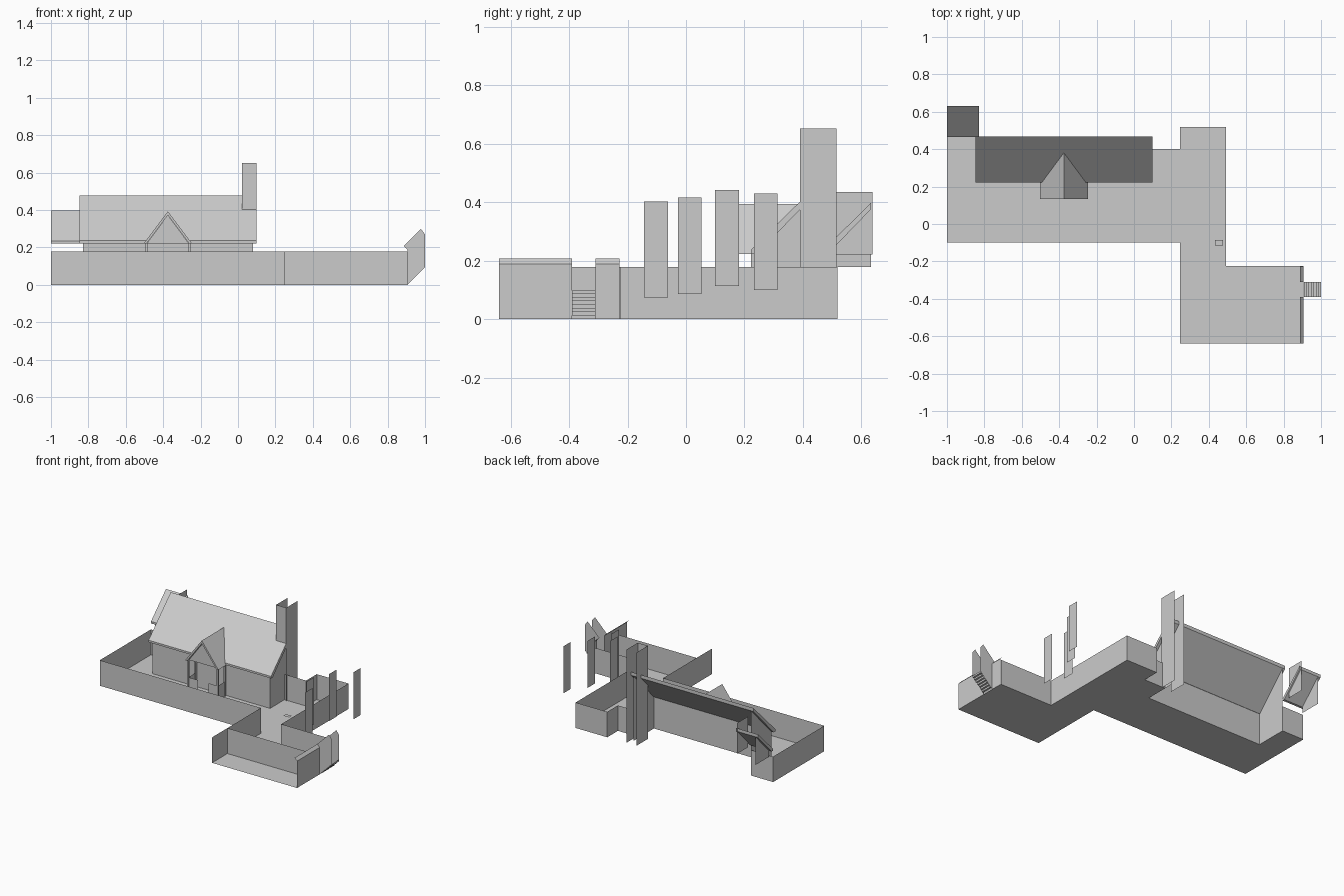
import bpy

if "Cube" in bpy.data.objects:
    bpy.data.objects.remove(bpy.data.objects["Cube"])

def mesh(name, verts, faces):
    me = bpy.data.meshes.new(name)
    me.from_pydata(verts, [], faces)
    ob = bpy.data.objects.new(name, me)
    bpy.context.collection.objects.link(ob)
    return ob

def fence(name, path, z0, z1):
    """Thin vertical sheet that follows a plan path."""
    n = len(path)
    v = [(x, y, z0) for x, y in path] + [(x, y, z1) for x, y in path]
    return mesh(name, v, [(i, i + 1, n + i + 1, n + i) for i in range(n - 1)])

def sweep_x(name, profile, x0, x1, closed=True):
    """(y, z) profile extruded along x."""
    n = len(profile)
    v = [(x, y, z) for x in (x0, x1) for y, z in profile]
    f = [(i, (i + 1) % n, n + (i + 1) % n, n + i) for i in range(n if closed else n - 1)]
    if closed:
        f += [tuple(range(n - 1, -1, -1)), tuple(range(n, 2 * n))]
    return mesh(name, v, f)

def sheet_x(name, x, profile):
    return mesh(name, [(x, y, z) for y, z in profile], [tuple(range(len(profile)))])

def box(name, lo, hi):
    v = [(x, y, z) for x in (lo[0], hi[0]) for y in (lo[1], hi[1]) for z in (lo[2], hi[2])]
    return mesh(name, v, [(0, 1, 3, 2), (4, 6, 7, 5), (0, 4, 5, 1), (2, 3, 7, 6), (0, 2, 6, 4), (1, 5, 7, 3)])

H = 0.178

# Yard floor with a notch for the house
floor = [(-1, -.1), (.247, -.1), (.247, -.64), (.905, -.64), (.905, -.225), (.492, -.225), (.492, .518),
         (.247, .518), (.247, .4), (.08, .4), (.08, .24), (-.83, .24), (-.83, .465), (-1, .465)]
mesh("yard_floor", [(x, y, 0) for x, y in floor], [tuple(range(len(floor)))])

# Low boundary walls
fence("yard_wall", [(-.83, .465), (-1, .465), (-1, -.1), (.247, -.1), (.247, -.64)], 0, H)
fence("back_yard_wall", [(.905, -.225), (.492, -.225), (.492, .518), (.247, .518), (.247, .4), (.08, .4)], 0, H)
fence("lower_front_wall", [(.247, -.47), (.905, -.47)], 0, H)

# End wall with leaning cap, split by the stair opening
for i, (y0, y1) in enumerate([(-.64, -.39), (-.31, -.228)]):
    fence(f"end_wall_{i}", [(.905, y0), (.905, y1)], 0, .188)
    mesh(f"end_wall_cap_{i}", [(.905, y0, .188), (.905, y1, .188), (.887, y1, .207), (.887, y0, .207)], [(0, 1, 2, 3)])

# Stairs and their side panels
steps = 7
prof = []
for i in range(steps):
    x, z = .908 + i * .092 / steps, .012 + i * .086 / steps
    prof += [(x, z), (x + .092 / steps, z)]
prof.append((1, .098))
n = len(prof)
mesh("stairs", [(x, y, z) for y in (-.39, -.31) for x, z in prof],
     [(i, i + 1, n + i + 1, n + i) for i in range(n - 1)])
side = [(.905, 0), (1, .095), (1, .27), (.978, .298), (.887, .207), (.905, .188)]
for i, y in enumerate((-.39, -.31)):
    mesh(f"stair_side_{i}", [(x, y, z) for x, z in side], [tuple(range(6))])

# Free-standing upright panels: x, y start, z bottom
for i, (x, y, z) in enumerate([(.62, -.143, .073), (.55, -.028, .086), (.635, .1, .113), (.73, .232, .1)]):
    fence(f"upright_panel_{i}", [(x, y), (x, y + .081)], z, z + .329)

# Small hatch
mesh("hatch", [(.432, -.085, H), (.476, -.085, H), (.476, -.115, H), (.432, -.115, H)], [(0, 1, 2, 3)])

# House walls and gable ends
fence("house_front_wall", [(-.83, .24), (.08, .24)], 0, .225)
for i, x in enumerate((-.83, .08)):
    sheet_x(f"gable_wall_{i}", x, [(.24, 0), (.465, 0), (.465, .455), (.24, .23)])

# Single-pitch roofs of the house and rear wing
sweep_x("main_roof", [(.222, .222), (.222, .236), (.467, .478), (.467, .454), (.242, .222)], -.848, .1)
sweep_x("wing_roof", [(.465, .22), (.465, .232), (.632, .397), (.632, .375), (.482, .22)], -1, -.83)
sweep_x("wing_eave", [(.222, .222), (.222, .234)], -1, -.848, closed=False).location.y = .243
sheet_x("wing_flue", -.84, [(.515, .22), (.637, .22), (.637, .435), (.515, .435)])
sheet_x("wing_gable", -.98, [(.48, H), (.632, H), (.632, .375), (.48, .225)])

# Entrance gable: two thick slopes running back into the main roof
cx = -.375
for s, label in ((-1, "left"), (1, "right")):
    out = [(cx, .135, .393), (cx + s * .128, .135, .222), (cx + s * .128, .222, .222), (cx, .382, .393)]
    inn = [(cx, .135, .372), (cx + s * .113, .135, .222), (cx + s * .113, .222, .222), (cx, .362, .372)]
    mesh(f"entrance_roof_{label}", out + inn, [(0, 1, 2, 3), (7, 6, 5, 4), (0, 4, 5, 1), (1, 5, 6, 2)])
    px = cx + s * .114
    for k, y in enumerate((.15, .228)):
        box(f"entrance_post_{label}_{k}", (px - .006, y - .006, 0), (px + .006, y + .006, .222))
    fence(f"entrance_low_wall_{label}", [(px, .15), (px, .24)], 0, .1)
    fence(f"entrance_front_{label}", [(px, .15), (cx + s * .04, .15)], 0, .1)
mesh("entrance_gable", [(cx - .113, .155, .22), (cx + .113, .155, .22), (cx, .155, .372)], [(0, 1, 2)])

# Chimney: open shaft without a back
for i, x in enumerate((.022, .1)):
    fence(f"chimney_side_{i}", [(x, .39), (x, .515)], 0, .652)
fence("chimney_front", [(.022, .39), (.1, .39)], .39, .652)
